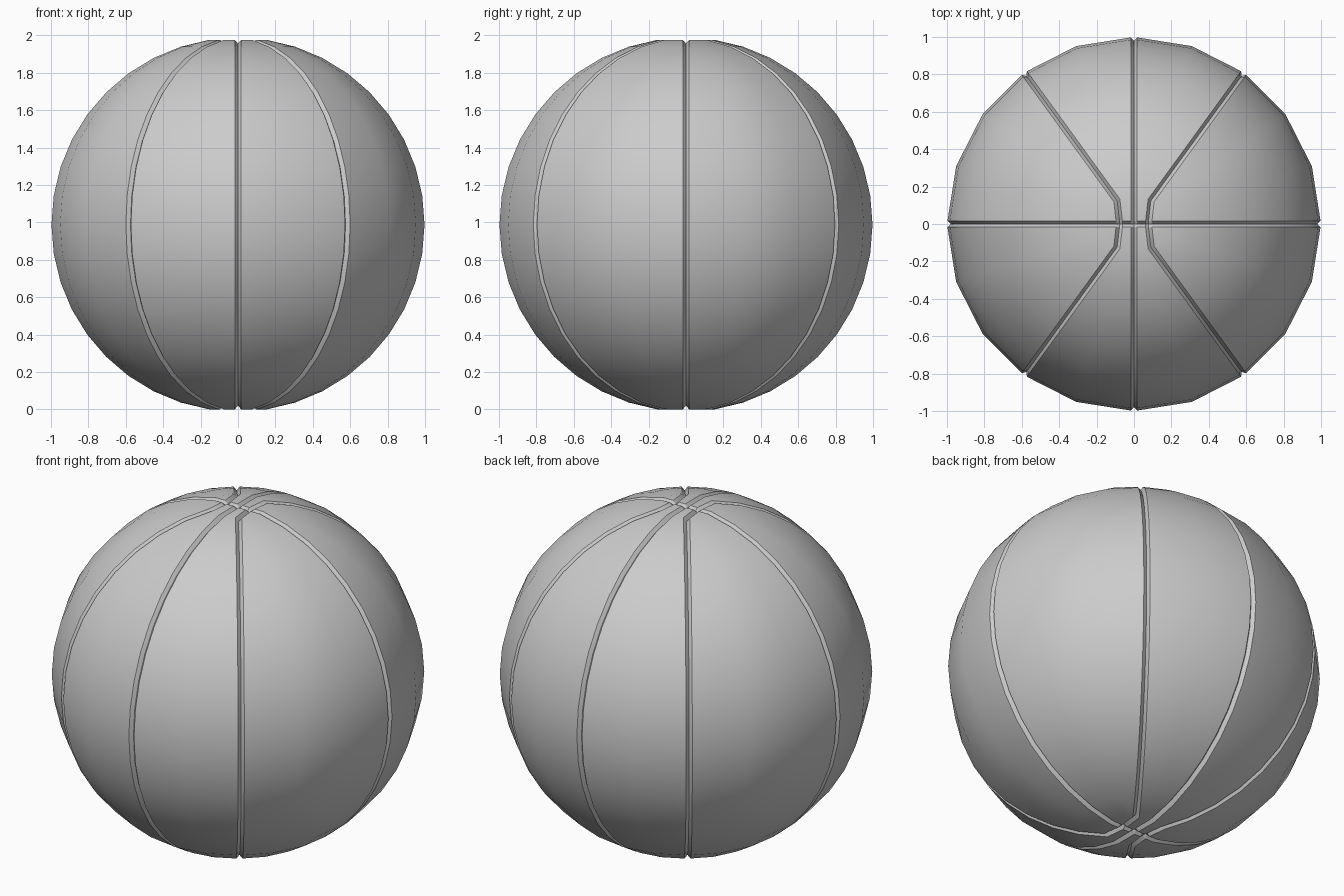
import bpy, bmesh
from math import sin, cos, pi
from mathutils import Vector
from mathutils.geometry import intersect_point_line

if "Cube" in bpy.data.objects:
    bpy.data.objects.remove(bpy.data.objects["Cube"])

N = 20            # sides around and from pole to pole
STEP = pi / N
WIDTH, DEPTH = 0.017, 0.02
ZC = cos(STEP)    # centre height: the polar caps are flat

bm = bmesh.new()

# Ball panels: rings of latitude without the poles
rings = []
for i in range(1, N):
    t = i * STEP
    rings.append([bm.verts.new((sin(t) * cos(2 * j * STEP), sin(t) * sin(2 * j * STEP), cos(t)))
                  for j in range(N)])
for a, b in zip(rings, rings[1:]):
    for j in range(N):
        k = (j + 1) % N
        bm.faces.new((a[j], b[j], b[k], a[k]))

# Lines where the seams run: eight meridians
seams = []
for j in (0, 3, 5, 7, 10, 13, 15, 17):
    seams += [(a[j], b[j]) for a, b in zip(rings, rings[1:])]

# Flat polar caps, where the diagonal seams swing round either side of the pole
for ring, z in ((rings[0], ZC), (rings[-1], -ZC)):
    c = bm.verts.new((0, 0, z))
    a = bm.verts.new((0.077, 0, z))
    b = bm.verts.new((-0.077, 0, z))
    r = ring + [ring[0]]
    for loop in ([a] + r[0:4], [c, a] + r[3:6], [b, c] + r[5:8], [b] + r[7:11],
                 [b] + r[10:14], [c, b] + r[13:16], [a, c] + r[15:18], [a] + r[17:21]):
        bm.faces.new(loop)
    seams += [(a, r[0]), (a, r[3]), (a, r[17]), (a, c), (c, b),
              (c, r[5]), (c, r[15]), (b, r[7]), (b, r[10]), (b, r[13])]
bmesh.ops.recalc_face_normals(bm, faces=bm.faces[:])

# Seam grooves: widen each seam edge, then push its middle line inward
lines = [(p.co.copy(), q.co.copy()) for p, q in seams]
edges = [bm.edges.get(pair) for pair in seams]
bmesh.ops.bevel(bm, geom=edges, offset=WIDTH, offset_type='OFFSET', segments=2,
                profile=0.5, affect='EDGES', clamp_overlap=True)


def seam_distance(co):
    best = 9.0
    for p, q in lines:
        if (co - p).length > 0.5:
            continue
        pt, f = intersect_point_line(co, p, q)
        best = min(best, (co - p.lerp(q, max(0, min(1, f)))).length)
    return best


for v in [v for v in bm.verts if seam_distance(v.co) < 0.007]:
    v.co -= v.co.normalized() * DEPTH

# Stand on the floor
bmesh.ops.translate(bm, verts=bm.verts[:], vec=Vector((0, 0, ZC)))

mesh = bpy.data.meshes.new("ball")
bm.to_mesh(mesh)
bm.free()
ball = bpy.data.objects.new("ball", mesh)
bpy.context.collection.objects.link(ball)
bpy.context.view_layer.objects.active = ball
ball.select_set(True)
bpy.ops.object.shade_smooth_by_angle(angle=0.55)
